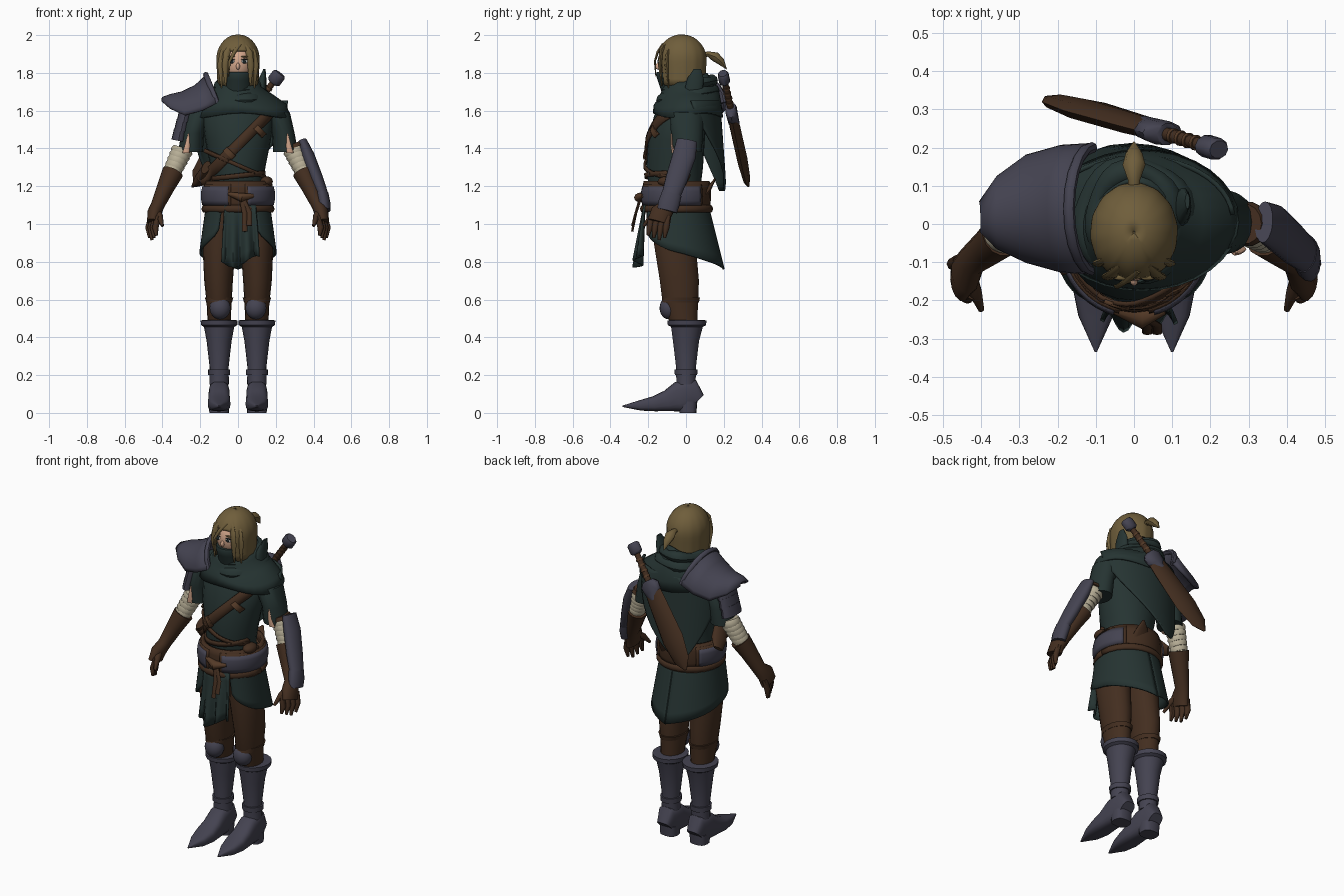
import bpy, bmesh
from math import sin, cos, pi, radians, sqrt, copysign
from mathutils import Vector

if "Cube" in bpy.data.objects:
    bpy.data.objects.remove(bpy.data.objects["Cube"])

parts = []


def material(name, *rgb):
    m = bpy.data.materials.new(name)
    m.use_nodes = True
    m.diffuse_color = (*rgb, 1)
    m.node_tree.nodes["Principled BSDF"].inputs["Base Color"].default_value = (*rgb, 1)
    return m


GREEN = material("dark green cloth", .019, .034, .032)
STEEL = material("blue grey steel", .058, .056, .082)
LEATHER = material("dark brown leather", .056, .027, .014)
STRAP = material("tan strap leather", .088, .042, .02)
HAIR = material("dull blond hair", .16, .112, .044)
SKIN = material("skin", .68, .4, .27)
WRAP = material("cream bandage", .48, .43, .31)
DARK = material("dark eye", .012, .02, .022)
WHITE = material("eye white", .75, .75, .72)


def finish(name, bm, mat, thick=0):
    bmesh.ops.recalc_face_normals(bm, faces=bm.faces)
    me = bpy.data.meshes.new(name)
    bm.to_mesh(me)
    bm.free()
    me.materials.append(mat)
    ob = bpy.data.objects.new(name, me)
    bpy.context.collection.objects.link(ob)
    if thick:
        mod = ob.modifiers.new("thickness", "SOLIDIFY")
        mod.thickness = thick
        mod.offset = 0
    parts.append(ob)


def sheet(name, f, nu, nv, mat, thick=0, closed=False, caps=False):
    """Surface from f(u, v); closed joins the u ends, caps fills the v ends."""
    bm = bmesh.new()
    n = nu if closed else nu + 1
    grid = [[bm.verts.new(f(i / nu, j / nv)) for i in range(n)] for j in range(nv + 1)]
    for j in range(nv):
        for i in range(nu):
            k = (i + 1) % n
            bm.faces.new((grid[j][i], grid[j][k], grid[j + 1][k], grid[j + 1][i]))
    if caps:
        bm.faces.new(grid[0])
        bm.faces.new(grid[-1])
    finish(name, bm, mat, thick)


def square_off(c, power):
    return copysign(abs(c) ** power, c)


def tube(name, rows, mat, sides=14, flat=False, ref=(0, 1, 0), s=1, power=1):
    """Loft of sections (x, y, z, rx, ry); flat keeps them level, s mirrors x, power < 1 squares them."""
    rows = [(s * r[0], *r[1:]) for r in rows]
    pts = [Vector(r[:3]) for r in rows]
    last = len(rows) - 1

    def f(u, v):
        j = round(v * last)
        if flat:
            a, b = Vector((1, 0, 0)), Vector((0, 1, 0))
        else:
            t = pts[min(j + 1, last)] - pts[max(j - 1, 0)]
            a = t.cross(Vector(ref)).normalized()
            b = a.cross(t).normalized()
        w = u * 2 * pi
        return pts[j] + a * square_off(cos(w), power) * rows[j][3] + b * square_off(sin(w), power) * rows[j][4]
    sheet(name, f, sides, last, mat, closed=True, caps=True)


def ball(name, loc, size, mat):
    bm = bmesh.new()
    bmesh.ops.create_uvsphere(bm, u_segments=18, v_segments=12, radius=1)
    bmesh.ops.scale(bm, vec=size, verts=bm.verts)
    bmesh.ops.translate(bm, vec=loc, verts=bm.verts)
    finish(name, bm, mat)


def lerp(a, b, t):
    return a + (b - a) * t


# Torso and a helper that finds its front surface
TORSO = [(0, -.05, 1.06, .15, .14), (0, -.06, 1.22, .135, .14), (0, -.06, 1.3, .145, .15),
         (0, -.05, 1.45, .175, .15), (0, -.03, 1.57, .19, .14), (0, -.02, 1.67, .12, .1)]
tube("tunic", TORSO, GREEN, 24, True)


def front(x, z, gap=.01):
    for p, q in zip(TORSO, TORSO[1:]):
        if z <= q[2]:
            break
    t = (z - p[2]) / (q[2] - p[2])
    cy, rx, ry = (lerp(p[k], q[k], t) for k in (1, 3, 4))
    return cy - ry * sqrt(max(.02, 1 - (x / rx) ** 2)) - gap


def band(name, x0, z0, x1, z1, width, mat, gap=.01):
    d = Vector((x1 - x0, z1 - z0)).normalized() * width

    def f(u, v):
        x, z = lerp(x0, x1, u) - d.y * (v - .5), lerp(z0, z1, u) + d.x * (v - .5)
        return x, front(x, z, gap), z
    sheet(name, f, 18, 2, mat, .012)


band("chest_strap", .2, 1.62, -.2, 1.22, .055, LEATHER)
band("upper_buckle", .125, 1.5, .105, 1.48, .065, STRAP, .016)
band("lower_buckle", -.035, 1.385, -.055, 1.365, .065, STRAP, .016)
band("waist_strap", -.18, 1.39, .14, 1.25, .02, LEATHER)
band("lower_waist_strap", -.14, 1.24, .14, 1.27, .025, LEATHER)
tube("strap_end", [(-.17, -.1, 1.3, .02, .05), (-.2, -.03, 1.24, .03, .05), (-.23, .02, 1.21, .01, .03)], LEATHER)

# Cowl with draped hem, neck folds and hood
COWL = [(.02, .01, .25, .18), (.02, .01, .23, .175), (.01, .01, .17, .16), (0, .0, .12, .13), (0, 0, .1, .11)]


def cowl(u, v):
    j = round(v * 4)
    cx, cy, rx, ry = COWL[j]
    w = u * 2 * pi
    z = 1.575 + .048 * j + .012 * sin(3 * w + j) + .02 * sin(w) * (j > 1)
    return cx + rx * cos(w), cy + ry * sin(w), z


sheet("cowl", cowl, 32, 4, GREEN, .012, closed=True)


def fold(name, cy, cz, rx, ry, r, tilt):
    def f(u, v):
        w, p = u * 2 * pi, v * 2 * pi
        k = r * (1 + .2 * sin(4 * w))
        return ((rx + k * cos(p)) * cos(w), cy + (ry + k * cos(p)) * sin(w), cz + tilt * sin(w) + k * sin(p))
    sheet(name, f, 28, 10, GREEN, closed=True)


fold("lower_neck_fold", .01, 1.68, .13, .135, .032, .025)
fold("upper_neck_fold", .02, 1.735, .1, .12, .028, .025)
tube("hood_edge", [(.12, .04, 1.7, .03, .05), (.13, .05, 1.77, .02, .045), (.14, .06, 1.82, .006, .02)], GREEN, flat=True)


# Back cape narrowing to a point on the right
def cape(u, v):
    w = radians(lerp(lerp(5, 185, u), 116, .92 * v ** 1.3))
    return .01 + lerp(.25, .24, v) * cos(w), .01 + lerp(.165, .2, v) * sin(w), 1.655 - .48 * v


sheet("cape", cape, 24, 10, GREEN, .012)

# Head, mask, face and hair
ball("head", (0, -.05, 1.855), (.085, .1, .11), SKIN)
tube("neck", [(0, -.02, 1.62, .06, .06), (0, -.03, 1.8, .06, .06)], SKIN, flat=True)
tube("face_mask", [(0, -.04, 1.7, .08, .09), (0, -.05, 1.76, .08, .1), (0, -.055, 1.79, .085, .105),
                   (0, -.055, 1.805, .08, .1)], GREEN, 20, True)
ball("nose", (0, -.148, 1.835), (.01, .014, .018), SKIN)
for s, side in ((1, "left"), (-1, "right")):
    ball(side + "_eye", (s * .034, -.143, 1.86), (.018, .005, .01), WHITE)
    ball(side + "_iris", (s * .033, -.147, 1.86), (.009, .004, .01), DARK)
    ball(side + "_lash", (s * .035, -.143, 1.872), (.019, .006, .003), DARK)
    ball(side + "_brow", (s * .035, -.14, 1.886), (.02, .007, .004), HAIR)
    for k, (x, z) in enumerate(((.068, 1.73), (.092, 1.72))):
        y = -.138 + .035 * k
        tube(f"{side}_front_lock_{k}", [(x * .5, y + .03, 1.95, .012, .008), (x * .85, y + .006, 1.91, .018, .01),
             (x, y, 1.84, .018, .01), (x * .95, y + .01, z, .003, .003)], HAIR, 8, s=s)
tube("loose_lock", [(.01, -.12, 1.95, .01, .01), (-.02, -.15, 1.91, .01, .007), (-.045, -.165, 1.86, .007, .005),
                    (-.05, -.16, 1.78, .002, .002)], HAIR, 8)


def hair(u, v):
    w = u * 2 * pi
    face = max(0, min(1, (-sin(w) - .78) * 12))
    d = lerp(.265, .085, face) * (v + .004) ** 1.6
    r = sqrt(1 - (1 - d / .13) ** 2) if d < .13 else 1 - .5 * (d - .13)
    r *= 1 + .012 * sin(14 * w) * v
    return .111 * r * cos(w), -.022 + .127 * r * sin(w), 2 - d


sheet("hair_cap", hair, 56, 12, HAIR, .008, closed=True)
ball("hair_crown", (0, -.022, 1.985), (.04, .045, .013), HAIR)
tube("ponytail", [(0, .08, 1.89, .014, .012), (0, .115, 1.9, .016, .014), (0, .155, 1.885, .03, .026),
                  (0, .185, 1.86, .022, .02), (0, .215, 1.82, .002, .002)], HAIR, 8, ref=(0, 0, 1))


# Belt, side plates, knot and pouch
def girdle(name, z0, z1, r, mat, a0, a1, thick, s=1):
    def f(u, v):
        w = radians(lerp(a0, a1, u))
        k = r + .008 * sin(v * pi)
        return s * k * cos(w), -.05 + k * sin(w), lerp(z0, z1, v)
    sheet(name, f, 24, 4, mat, thick)


girdle("belt", 1.08, 1.225, .165, LEATHER, 0, 360, .02)
girdle("lower_belt", 1.065, 1.095, .178, LEATHER, 0, 360, .015)
for s, side in ((1, "left"), (-1, "right")):
    girdle(side + "_hip_plate_trim", 1.085, 1.21, .175, LEATHER, -78, 47, .014, s)
    girdle(side + "_hip_plate", 1.1, 1.198, .182, STEEL, -74, 42, .014, s)
tube("belt_knot", [(-.05, -.225, 1.16, .012, .01), (.02, -.245, 1.14, .03, .025), (.08, -.225, 1.15, .012, .01)],
     STRAP, 10, ref=(0, 0, 1))
for k, x in enumerate((.035, .06)):
    tube(f"belt_tail_{k}", [(.02, -.24, 1.14, .015, .008), (x, -.265, 1.06, .014, .007),
                            (x, -.285, .96 + .03 * k, .014, .006)], LEATHER, 8)
ball("hip_pouch", (.15, -.1, 1.225), (.035, .05, .028), LEATHER)
tube("belt_back_point", [(.04, .1, 1.16, .06, .02), (.05, .13, 1.2, .04, .01), (.06, .155, 1.24, .005, .005)], LEATHER)


# Tabard and split skirt
def tabard(u, v):
    x = lerp(-.08, .105, u) * lerp(.9, 1.05, v)
    return x, -.22 - .035 * v + .024 * sin(u * 16) * v, 1.1 - v * (.3 + .03 * sin(u * 5))


sheet("tabard", tabard, 24, 6, GREEN, .012)
for s, side in ((1, "left"), (-1, "right")):
    def skirt(u, v, s=s):
        w = radians(lerp(-66, 91, u))
        flare = v * (.3 + u) / 1.3
        power = .75 if w < 0 else 1
        x = square_off(cos(w), power) * lerp(.165, .2, v)
        y = -.05 + .04 * flare + square_off(sin(w), power) * lerp(.165, .21, flare)
        return s * x, y, lerp(1.1, .97 - .21 * u ** .62, v)
    sheet(side + "_skirt", skirt, 20, 6, GREEN, .01)

    # Legs and boots
    tube(side + "_trouser", [(.085, -.05, 1.1, .075, .11), (.1, -.06, .9, .088, .112), (.103, -.035, .7, .076, .105),
                             (.1, -.03, .58, .066, .095), (.1, -.01, .46, .06, .07)], LEATHER, 18, True, s=s)
    ball(side + "_knee_pad", (s * .095, -.09, .555), (.056, .05, .06), STEEL)
    tube(side + "_knee_strap", [(.1, -.03, .585, .068, .1), (.1, -.025, .61, .075, .1)], LEATHER, 18, True, s=s)
    tube(side + "_boot_shaft", [(.1, 0, .15, .052, .052), (.1, 0, .24, .05, .053), (.1, 0, .38, .066, .07),
                                (.1, .005, .455, .08, .085), (.1, .005, .465, .096, .103), (.1, .005, .49, .098, .105),
                                (.1, .005, .492, .066, .07)], STEEL, 18, True, s=s)
    tube(side + "_ankle_strap", [(.1, 0, .2, .058, .06), (.1, 0, .23, .059, .062)], STEEL, 18, True, s=s)
    tube(side + "_foot", [(.1, .058, .06, .04, .05), (.1, .03, .09, .054, .088), (.1, -.04, .086, .056, .08),
                          (.1, -.1, .063, .058, .056), (.1, -.17, .048, .06, .04), (.1, -.24, .04, .046, .028),
                          (.1, -.335, .035, .003, .004)], STEEL, 20, ref=(0, 0, 1), s=s, power=.65)
    tube(side + "_heel", [(.1, .01, 0, .052, .045), (.1, .01, .06, .054, .05)], STEEL, 16, True, s=s, power=.7)

    # Arms: sleeve with a slit, bandage, glove and fingers
    tube(side + "_sleeve", [(.13, 0, 1.63, .06, .08), (.2, .005, 1.59, .075, .09), (.24, .005, 1.48, .06, .085),
                            (.252, .005, 1.38, .066, .078)], GREEN, 16, True, s=s)
    tube(side + "_sleeve_slit", [(.262, -.078, 1.48, .003, .004), (.268, -.076, 1.42, .013, .006),
                                 (.275, -.066, 1.375, .02, .01)], SKIN, 8, True, s=s)
    for k in range(6):
        t = k / 5
        x, y, z, r = lerp(.292, .35, t), lerp(0, -.035, t), lerp(1.385, 1.26, t), lerp(.056, .047, t)
        tube(f"{side}_bandage_{k}", [(x, y, z + .02, r * .9, r * .9), (x + .006, y, z, r * 1.05, r * 1.05),
                                     (x + .012, y, z - .02, r * .9, r * .9)], WRAP, s=s)
    tube(side + "_glove", [(.345, -.03, 1.275, .057, .058), (.38, -.06, 1.2, .047, .05), (.425, -.095, 1.1, .036, .042),
                           (.442, -.13, 1.06, .038, .058), (.452, -.145, 1.01, .03, .06)], LEATHER, s=s)
    for k in range(4):
        x, y = .468 - .012 * k, -.095 - .029 * k
        tube(f"{side}_finger_{k}", [(x - .01, y, 1.04, .017, .017), (x + .006, y - .01, .98, .017, .017),
                                    (x, y - .018, .915 + .012 * abs(k - 1), .008, .008)], LEATHER, 8, s=s)
    tube(side + "_thumb", [(.435, -.12, 1.08, .02, .02), (.415, -.18, 1.04, .018, .018),
                           (.4, -.225, .99, .008, .008)], LEATHER, 8, s=s)

# Left forearm guard
tube("forearm_guard", [(.34, .005, 1.44, .025, .055), (.37, -.01, 1.36, .036, .062), (.415, -.05, 1.24, .036, .058),
                       (.45, -.08, 1.15, .03, .05)], STEEL, 16)
tube("guard_cuff", [(.445, -.075, 1.16, .034, .054), (.455, -.09, 1.11, .034, .058), (.46, -.1, 1.07, .03, .054)], STEEL)
tube("elbow_strap", [(.292, 0, 1.425, .045, .052), (.3, 0, 1.405, .056, .058)], LEATHER)

# Right shoulder pad, rim and arm plates
PAD = [(-.11, .04, .165, 1.64, .14), (-.19, .04, .16, 1.6, .13), (-.28, .04, .135, 1.575, .12),
       (-.355, .03, .09, 1.61, .07), (-.4, .02, .035, 1.65, .015)]


def pad(u, v):
    x, cy, half, z, h = PAD[round(v * 4)]
    x -= .06 * sin(u * pi) * (1 - v) ** 2
    return x, cy - half * cos(u * pi), z + h * sin(u * pi)


sheet("shoulder_pad", pad, 18, 4, STEEL, .015)
arc = [(sin(a * pi / 10), cos(a * pi / 10)) for a in range(11)]
tube("shoulder_rim", [(-.11 - .06 * a, .04 - .16 * b, 1.64 + .15 * a, .015, .015) for a, b in arc],
     STEEL, 8, ref=(1, 0, 0))
for k in range(3):
    x, z = -.275 - .014 * k, 1.57 - .05 * k
    tube(f"arm_plate_{k}", [(x, .01, z + .03, .036, .075), (x - .012, .01, z - .03, .038, .08)], STEEL, 16)

# Sheathed sword on the back
START, TIP = Vector((.205, .2, 1.775)), Vector((-.23, .33, 1.2))


def sword(name, rows, mat, sides=10):
    tube(name, [(*START.lerp(TIP, t), a, b) for t, a, b in rows], mat, sides)


sword("scabbard", [(.3, .055, .022), (.45, .066, .028), (.75, .08, .028), (.92, .058, .02), (1, .008, .006)], LEATHER, 8)
sword("scabbard_throat", [(.27, .035, .03), (.3, .065, .032), (.36, .06, .03), (.42, .02, .03)], STEEL)
sword("sword_grip", [(.02, .016, .016), (.28, .018, .018)], LEATHER)
for k in range(4):
    t = .09 + .045 * k
    sword(f"grip_wrap_{k}", [(t, .02, .02), (t + .014, .021, .021)], STRAP)
sword("pommel", [(-.04, .03, .024), (-.025, .038, .03), (.035, .038, .03), (.05, .026, .02)], STEEL)

# Smooth shading with sharp edges kept
bpy.ops.object.select_all(action="DESELECT")
for ob in parts:
    ob.select_set(True)
bpy.context.view_layer.objects.active = parts[0]
bpy.ops.object.shade_smooth_by_angle(angle=radians(45))
